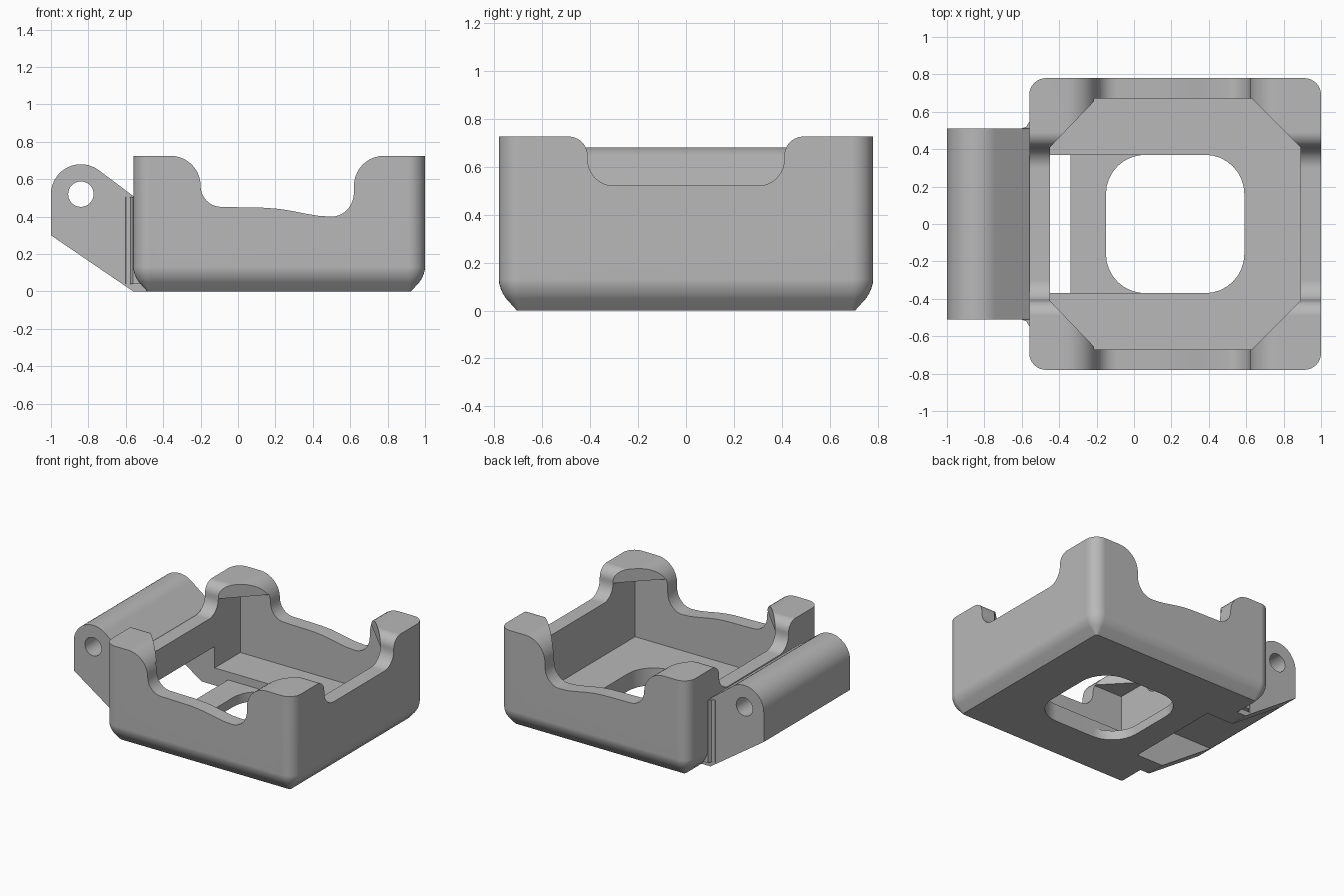
import bpy, bmesh, math

if "Cube" in bpy.data.objects:
    bpy.data.objects.remove(bpy.data.objects["Cube"], do_unlink=True)

grey = bpy.data.materials.new("plain_grey")
grey.use_nodes = True
grey.diffuse_color = (0.48, 0.48, 0.48, 1)
grey.node_tree.nodes["Principled BSDF"].inputs["Base Color"].default_value = grey.diffuse_color


def arc(cx, cy, rx, ry, start, end, n=10):
    angles = [math.radians(start + (end - start) * i / n) for i in range(n + 1)]
    return [(cx + rx * math.cos(a), cy + ry * math.sin(a)) for a in angles]


def rounded_rect(cx, cy, hx, hy, r, n=8):
    pts = []
    for k, (sx, sy) in enumerate([(1, 1), (-1, 1), (-1, -1), (1, -1)]):
        pts += arc(cx + sx * (hx - r), cy + sy * (hy - r), r, r, k * 90, k * 90 + 90, n)
    return pts


def loft(name, rings):
    """Skin equal-length rings of 3D points and cap both ends."""
    bm = bmesh.new()
    loops = [[bm.verts.new(p) for p in ring] for ring in rings]
    n = len(loops[0])
    for a, b in zip(loops, loops[1:]):
        for i in range(n):
            j = (i + 1) % n
            bm.faces.new((a[i], a[j], b[j], b[i]))
    bm.faces.new(loops[0])
    bm.faces.new(loops[-1])
    bmesh.ops.recalc_face_normals(bm, faces=bm.faces)
    mesh = bpy.data.meshes.new(name)
    bm.to_mesh(mesh)
    bm.free()
    obj = bpy.data.objects.new(name, mesh)
    bpy.context.collection.objects.link(obj)
    mesh.materials.append(grey)
    return obj


def prism(name, pts, axis, lo, hi):
    place = {"x": lambda p, t: (t, p[0], p[1]),
             "y": lambda p, t: (p[0], t, p[1]),
             "z": lambda p, t: (p[0], p[1], t)}[axis]
    return loft(name, [[place(p, t) for p in pts] for t in (lo, hi)])


def box(name, x0, x1, y0, y1, z0, z1):
    return prism(name, [(x0, y0), (x1, y0), (x1, y1), (x0, y1)], "z", z0, z1)


def combine(target, other, operation):
    other.hide_render = True
    mod = target.modifiers.new("combine", "BOOLEAN")
    mod.operation, mod.solver, mod.object = operation, "EXACT", other
    bpy.context.view_layer.objects.active = target
    bpy.ops.object.modifier_apply(modifier=mod.name)
    bpy.data.objects.remove(other, do_unlink=True)


# Tray body with rounded corners and a softened bottom edge
steps = [(0, .075), (.05, .03), (.07, .017), (.09, .008), (.11, .002), (.13, 0), (.725, 0)]
body = loft("tray_body", [[(x, y, z) for x, y in
                           rounded_rect(.22, 0, .78 - d, .78 - d, .09 - d)] for z, d in steps])

# Cavity, leaving triangular corner tabs at the top
combine(body, box("cavity", -.45, .89, -.67, .67, .13, .63), "DIFFERENCE")
tab = [(.89, .41), (.63, .67), (-.2, .67), (-.45, .41)]
opening = tab + [(x, -y) for x, y in reversed(tab)]
combine(body, prism("tab_opening", opening, "z", .5, .9), "DIFFERENCE")

# Wavy notch through the front and back walls
wave = (arc(-.36, .565, .16, .16, 90, 0) + arc(-.09, .565, .11, .113, 180, 270)[1:]
        + [(0, .45), (.08, .449), (.15, .447), (.22, .441), (.29, .43), (.36, .416), (.43, .404)]
        + arc(.5, .53, .12, .13, 270, 360) + arc(.78, .565, .16, .16, 180, 90)
        + [(.78, .9), (-.36, .9)])
combine(body, prism("wave_notch", wave, "y", -1, 1), "DIFFERENCE")

# Flat notch through the two side walls
half = arc(-.49, .645, .08, .08, 90, 0) + arc(-.3, .63, .11, .11, 180, 270)
notch = [(-.49, .9)] + half
notch += [(-y, z) for y, z in reversed(notch)]
combine(body, prism("side_notch", notch, "x", -1.2, 1.2), "DIFFERENCE")

# Hinge block with small flares where it meets the body
hinge = arc(-.84, .52, .16, .16, 180, 53, 16) + [(-.56, .51), (-.46, .5), (-.46, 0),
                                                 (-.56, 0), (-1, .3)]
combine(body, prism("hinge_block", hinge, "y", -.51, .51), "UNION")
for s in (-1, 1):
    flare = [(-.52, .48), (-.61, .48), (-.6, .512), (-.575, .52), (-.562, .545), (-.52, .545)]
    combine(body, prism("flare", [(x, s * y) for x, y in flare], "z", .04, .505), "UNION")
combine(body, prism("pin_hole", arc(-.84, .52, .068, .068, 0, 348.75, 31), "y", -1, 1),
        "DIFFERENCE")

# Strap slot under the hinge, floor channel and floor opening
combine(body, box("strap_slot", -1.2, -.34, -.368, .368, -.2, .29), "DIFFERENCE")
combine(body, box("floor_channel", -.4, .06, -.368, .368, .07, .25), "DIFFERENCE")
combine(body, prism("floor_hole", rounded_rect(.22, 0, .37, .37, .21), "z", -.2, .3),
        "DIFFERENCE")

# Smooth shading with crisp edges
bpy.ops.object.select_all(action="DESELECT")
body.select_set(True)
bpy.context.view_layer.objects.active = body
bpy.ops.object.shade_smooth_by_angle(angle=math.radians(30))
weighted = body.modifiers.new("even_shading", "WEIGHTED_NORMAL")
weighted.keep_sharp = True
